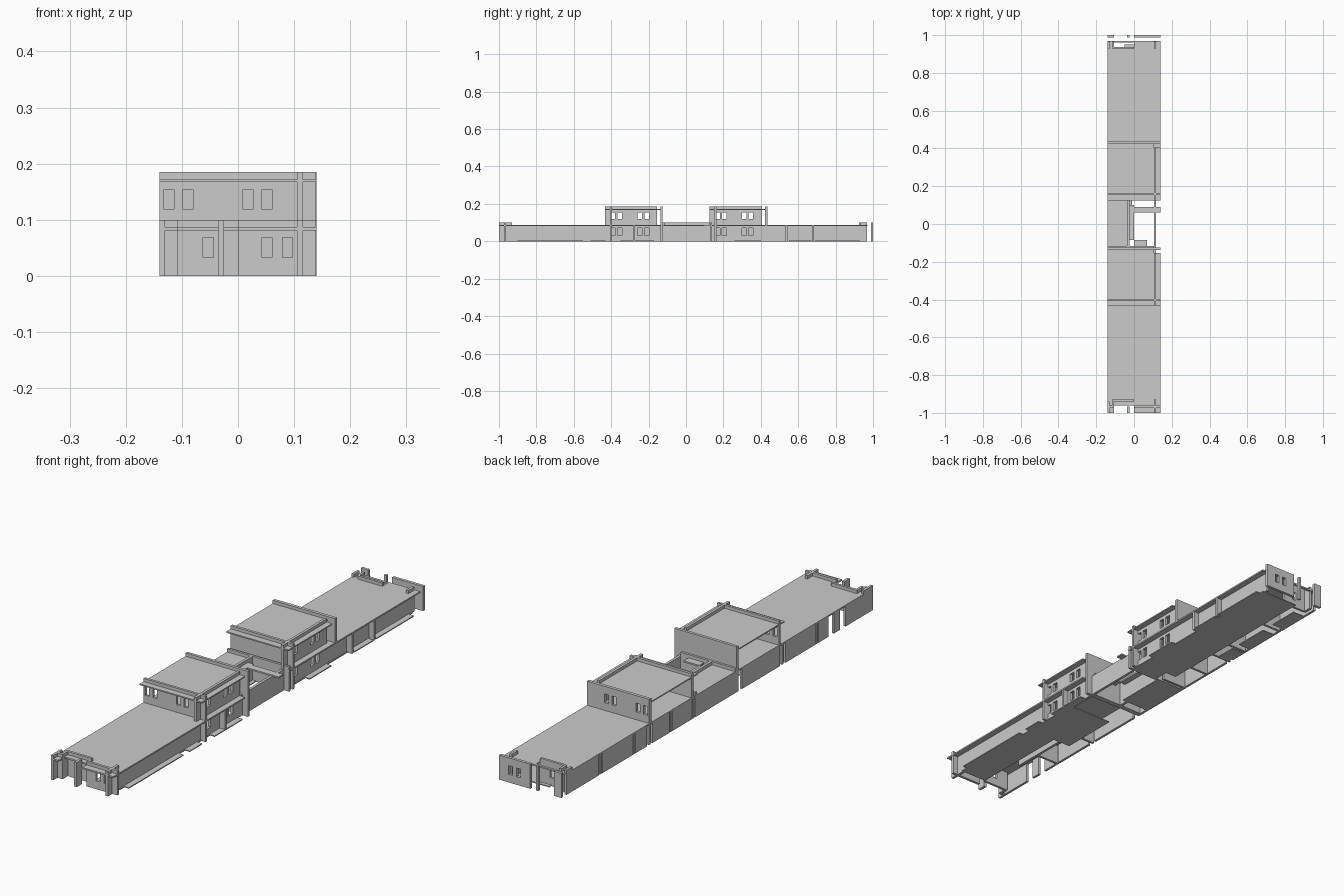
import bpy, bmesh


def boxes(name, items):
    """One object made of boxes given as (x0, x1, y0, y1, z0, z1)."""
    bm = bmesh.new()
    for x0, x1, y0, y1, z0, z1 in items:
        ret = bmesh.ops.create_cube(bm, size=1)
        for v in ret["verts"]:
            v.co = ((x0 + x1) / 2 + v.co.x * (x1 - x0),
                    (y0 + y1) / 2 + v.co.y * (y1 - y0),
                    (z0 + z1) / 2 + v.co.z * (z1 - z0))
    me = bpy.data.meshes.new(name)
    bm.to_mesh(me)
    bm.free()
    ob = bpy.data.objects.new(name, me)
    bpy.context.collection.objects.link(ob)
    return ob


def wall(name, axis, pos, a0, a1, z0, z1, wins=(), sill=0, head=0):
    """Thin wall along axis, with see-through windows at the spans in wins."""
    segs, cur = [], a0
    for w0, w1 in wins:
        segs += [(cur, w0, z0, z1), (w0, w1, z0, sill), (w0, w1, head, z1)]
        cur = w1
    segs.append((cur, a1, z0, z1))
    p0, p1 = pos
    if axis == "x":
        boxes(name, [(s, e, p0, p1, b, t) for s, e, b, t in segs])
    else:
        boxes(name, [(p0, p1, s, e, b, t) for s, e, b, t in segs])


L, R = -0.14, 0.14
RW = (0.105, 0.116)          # right long wall
IW = (-0.036, -0.025)        # inner long wall
LOW, TOP1, TOP2 = 0.085, 0.10, 0.185
LO_SILL, LO_HEAD, UP_SILL, UP_HEAD = 0.03, 0.07, 0.118, 0.154
upper_front = [(-0.132, -0.114), (-0.098, -0.080), (0.009, 0.027), (0.043, 0.061)]
side_wins = {-1: [(-0.403, -0.379), (-0.366, -0.342), (-0.260, -0.236), (-0.222, -0.198)],
             1: [(0.158, 0.182), (0.193, 0.217), (0.299, 0.323), (0.335, 0.359)]}

# ground floor roofs; the back one has an opening over the recessed door
boxes("ground_roof", [
    (L, R, -0.962, -0.425, 0.081, 0.087),
    (L, R, -0.43, -0.155, 0.081, 0.087),
    (L, RW[0], -0.16, -0.116, 0.081, 0.087),
    (L, -0.025, -0.12, 0.13, 0.081, 0.087),
    (0, 0.07, -0.12, -0.085, 0.081, 0.087),
    (L, R, 0.13, 0.935, 0.081, 0.087),
    (L, -0.11, 0.93, 0.967, 0.081, 0.087),
    (0, R, 0.93, 0.967, 0.081, 0.087),
    (L, R, 0.96, 0.97, 0.081, 0.087)])

# right long wall with windows under both upper rooms
wall("right_wall", "y", RW, -0.965, 0.965, 0, LOW,
     side_wins[-1] + side_wins[1], LO_SILL, LO_HEAD)

# fins stepping out of the right wall
boxes("right_fins", [(RW[0], 0.139, y - 0.005, y + 0.005, 0, LOW)
                     for y in (-0.402, -0.278, 0.158, 0.537, 0.68)])

# left long wall in panels with narrow gaps, plus cross walls
panels = [(-0.965, -0.825), (-0.79, -0.75), (-0.715, -0.65), (-0.63, -0.44),
          (-0.405, -0.16), (-0.128, 0.143), (0.163, 0.285), (0.305, 0.415),
          (0.45, 0.525), (0.54, 0.737), (0.757, 0.965)]
boxes("left_wall", [(L, -0.13, a, b, 0, LOW) for a, b in panels])
boxes("cross_walls", [(L, IW[1], y - 0.005, y + 0.005, 0, LOW)
                      for y in (-0.64, -0.422, 0.153, 0.295, 0.432, 0.532, 0.747)])
boxes("inner_wall", [(*IW, -0.75, -0.45, 0, LOW), (*IW, -0.12, 0.13, 0, TOP1),
                     (*IW, 0.3, 0.75, 0, LOW)])

# courtyard between the two upper rooms
boxes("court_ledges", [(0, R, 0.06, 0.09, 0.081, 0.087),
                       (-0.025, 0, -0.085, 0.10, 0.081, 0.087)])
boxes("court_walls", [(L, 0.139, 0.13, 0.14, 0, TOP1),
                      (L, 0.105, -0.127, -0.116, 0, TOP1)])

# upper rooms: crossing walls, flat roof and ledges, left side open
for s, name, y0, y1, front, back in (
        (-1, "front_room", -0.432, -0.154, (-0.407, -0.397), (-0.137, -0.125)),
        (1, "back_room", 0.125, 0.405, (0.153, 0.164), (0.423, 0.436))):
    wall(name + "_front_wall", "x", front, L, 0.139, LOW, TOP2,
         upper_front if s < 0 else (), UP_SILL, UP_HEAD)
    wall(name + "_back_wall", "x", back, L, R, 0 if s < 0 else LOW, TOP2,
         upper_front if s > 0 else (), UP_SILL, UP_HEAD)
    wall(name + "_right_wall", "y", RW, y0, y1, LOW, TOP2,
         side_wins[s], UP_SILL, UP_HEAD)
    boxes(name + "_roof", [(L, R, y0, y1, 0.167, 0.172),
                           (L, RW[0], y1 - 0.005, back[0], 0.167, 0.172)])
    boxes(name + "_corner_post", [(*RW, y0, front[0], 0, TOP1),
                                  (RW[1], 0.139, *front, 0, TOP1)])

# front end: recessed door wall, side panels and projecting fins
wall("front_panel", "x", (-0.973, -0.962), 0, 0.139, 0, TOP1,
     [(0.043, 0.061), (0.079, 0.097)], 0.033, 0.068)
boxes("front_left_panel", [(L, -0.107, -0.973, -0.962, 0, TOP1)])
wall("front_door_wall", "x", (-0.94, -0.93), -0.107, 0, 0, TOP1,
     [(-0.062, -0.044)], 0.033, 0.068)
boxes("front_fins", [(L, -0.13, -1, -0.94, 0, TOP1),
                     (-0.117, -0.107, -0.973, -0.93, 0, TOP1),
                     (*IW, -1, -0.965, 0, TOP1),
                     (*RW, -1, -0.93, 0, TOP1)])
boxes("front_ledge", [(0, R, -1, -0.96, 0.081, 0.087),
                      (L, -0.107, -1, -0.96, 0.081, 0.087)])

# back end: free-standing panels and recessed door wall
wall("back_panel", "x", (0.988, 1.0), 0, R, 0, TOP1,
     [(0.043, 0.061), (0.079, 0.097)], 0.033, 0.068)
boxes("back_left_panel", [(L, -0.107, 0.988, 1.0, 0, TOP1),
                          (*IW, 0.988, 1.0, 0, TOP1)])
wall("back_door_wall", "x", (0.926, 0.936), -0.11, 0, 0, TOP1,
     [(-0.062, -0.044)], 0.033, 0.068)
boxes("back_fins", [(L, -0.13, 0.93, 0.967, 0, TOP1),
                    (-0.117, -0.107, 0.93, 0.967, 0, TOP1),
                    (*RW, 0.93, 0.967, 0, TOP1)])

# floor slabs and paving reaching past the right wall
boxes("floor_slabs", [(x0, x1, a, b, 0, 0.004) for x0, x1, a, b in (
    (0, 0.12, -0.93, -0.48), (-0.08, 0.12, -0.50, -0.25),
    (-0.13, -0.01, -0.08, 0.13), (-0.05, 0.12, 0.20, 0.95),
    (0.0, 0.12, 0.13, 0.20), (-0.13, -0.08, 0.43, 0.52),
    (-0.13, -0.08, 0.56, 0.71), (-0.13, -0.08, 0.77, 0.90))])
boxes("side_paving", [(0.11, R, a, b, 0, 0.004) for a, b in (
    (-0.9, -0.55), (-0.51, -0.43), (-0.35, -0.17), (0.26, 0.40),
    (0.55, 0.67), (0.69, 0.93))])
